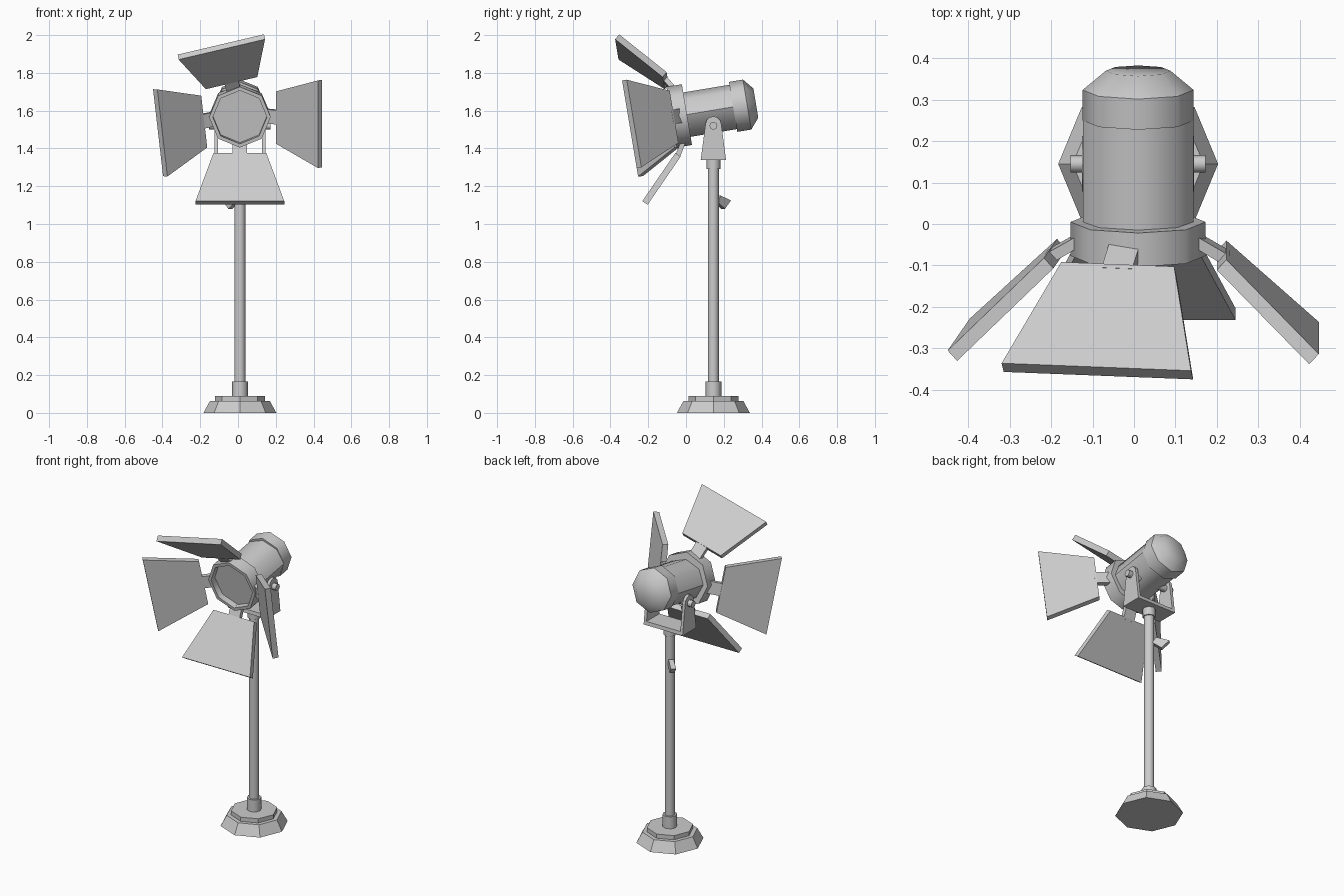
import bpy, bmesh
from math import radians, cos, sin, pi
from mathutils import Matrix, Vector

if "Cube" in bpy.data.objects:
    bpy.data.objects.remove(bpy.data.objects["Cube"])

CX, CY = 0.01, 0.145                      # stand axis
LAMP = Matrix.Translation((CX, 0.005, 1.579)) @ Matrix.Rotation(radians(9.5), 4, 'X')
ALONG = Matrix.Rotation(-pi / 2, 4, 'X')  # turns a lathe's z axis to +y


def finish(name, bm, mat, smooth=False):
    bmesh.ops.recalc_face_normals(bm, faces=bm.faces)
    me = bpy.data.meshes.new(name)
    bm.to_mesh(me)
    bm.free()
    me.transform(mat)
    ob = bpy.data.objects.new(name, me)
    bpy.context.collection.objects.link(ob)
    if smooth:
        bpy.ops.object.select_all(action='DESELECT')
        ob.select_set(True)
        bpy.context.view_layer.objects.active = ob
        bpy.ops.object.shade_smooth_by_angle(angle=radians(46))
    return ob


def lathe(name, profile, mat, sides=8, smooth=True):
    """Revolve (radius, height) points about z, capping both ends."""
    bm = bmesh.new()
    rings = [[bm.verts.new((r * cos(2 * pi * i / sides), r * sin(2 * pi * i / sides), z))
              for i in range(sides)] for r, z in profile]
    for a, b in zip(rings, rings[1:]):
        for i in range(sides):
            j = (i + 1) % sides
            bm.faces.new((a[i], a[j], b[j], b[i]))
    bm.faces.new(rings[0])
    bm.faces.new(rings[-1])
    return finish(name, bm, mat, smooth)


def loft(name, a, b, mat):
    """Solid between two matching outlines."""
    bm = bmesh.new()
    va, vb = [bm.verts.new(p) for p in a], [bm.verts.new(p) for p in b]
    n = len(va)
    bm.faces.new(va)
    bm.faces.new(vb)
    for i in range(n):
        j = (i + 1) % n
        bm.faces.new((va[i], va[j], vb[j], vb[i]))
    return finish(name, bm, mat)


stand = Matrix.Translation((CX, CY, 0))

# Stand
lathe("base", [(0.193, 0), (0.158, 0.064), (0.133, 0.064), (0.133, 0.09)], stand, smooth=False)
lathe("base_collar", [(0.042, 0.085), (0.042, 0.165)], stand)
lathe("pole", [(0.029, 0.1), (0.029, 1.32)], stand, 12)
lathe("top_collar", [(0.037, 1.29), (0.037, 1.345)], stand)

# Tightening wing behind the pole
wing = [(0.04, 1.15), (0.117, 1.125), (0.072, 1.08), (0.02, 1.115)]
loft("height_knob", [(d, -0.015, z) for d, z in wing], [(d, 0.015, z) for d, z in wing],
     stand @ Matrix.Rotation(radians(135), 4, 'Z'))

# Yoke: floor plate, two tapered arms with rounded tops, pivot bolts
floor = [(-0.067, 1.34), (0.067, 1.34), (0.064, 1.362), (-0.064, 1.362)]
loft("yoke_floor", [(-0.134, y, z) for y, z in floor], [(0.134, y, z) for y, z in floor], stand)
arm = [(-0.067, 1.34), (0.067, 1.34)] + [
    (0.042 * cos(t * pi / 6), 1.528 + 0.042 * sin(t * pi / 6)) for t in range(7)]
for side, s in (("left", -1), ("right", 1)):
    loft(side + "_yoke_arm", [(s * 0.117, y, z) for y, z in arm],
         [(s * 0.135, y, z) for y, z in arm], stand)
    lathe(side + "_pivot_bolt", [(0.021, 0.07), (0.021, 0.163)],
          stand @ Matrix.Translation((0, 0, 1.52)) @ Matrix.Rotation(s * pi / 2, 4, 'Y'))

# Lamp head: hollow front ring, body, chamfered rear cap
head = LAMP @ ALONG
lathe("front_ring", [(0.143, -0.045), (0.143, -0.083), (0.163, -0.083), (0.163, 0), (0.11, 0)], head)
lathe("lamp_body", [(0.119, -0.01), (0.119, 0.26)], head @ Matrix.Diagonal((1.12, 1, 1, 1)))
lathe("rear_cap", [(0.134, 0.248), (0.134, 0.323), (0.078, 0.37)], head)

# Barn doors: trapezoid plates on short hinge blocks, each with its own roll
for name, roll in (("right", 0), ("top", 103.4), ("left", 186.5), ("bottom", 270)):
    m = LAMP @ Matrix.Rotation(-radians(roll), 4, 'Y')
    hi, ho = 0.14, 0.235
    front = [(0.19, -0.094, -hi), (0.413, -0.309, -ho), (0.413, -0.309, ho), (0.19, -0.094, hi)]
    back = [(x + 0.023, y + 0.025, z) for x, y, z in front]
    loft(name + "_barn_door", front, back, m)
    hinge = [(0.142, -0.06), (0.208, -0.1), (0.222, -0.077), (0.142, -0.03)]
    loft(name + "_door_hinge", [(x, y, -0.038) for x, y in hinge],
         [(x, y, 0.038) for x, y in hinge], m)
